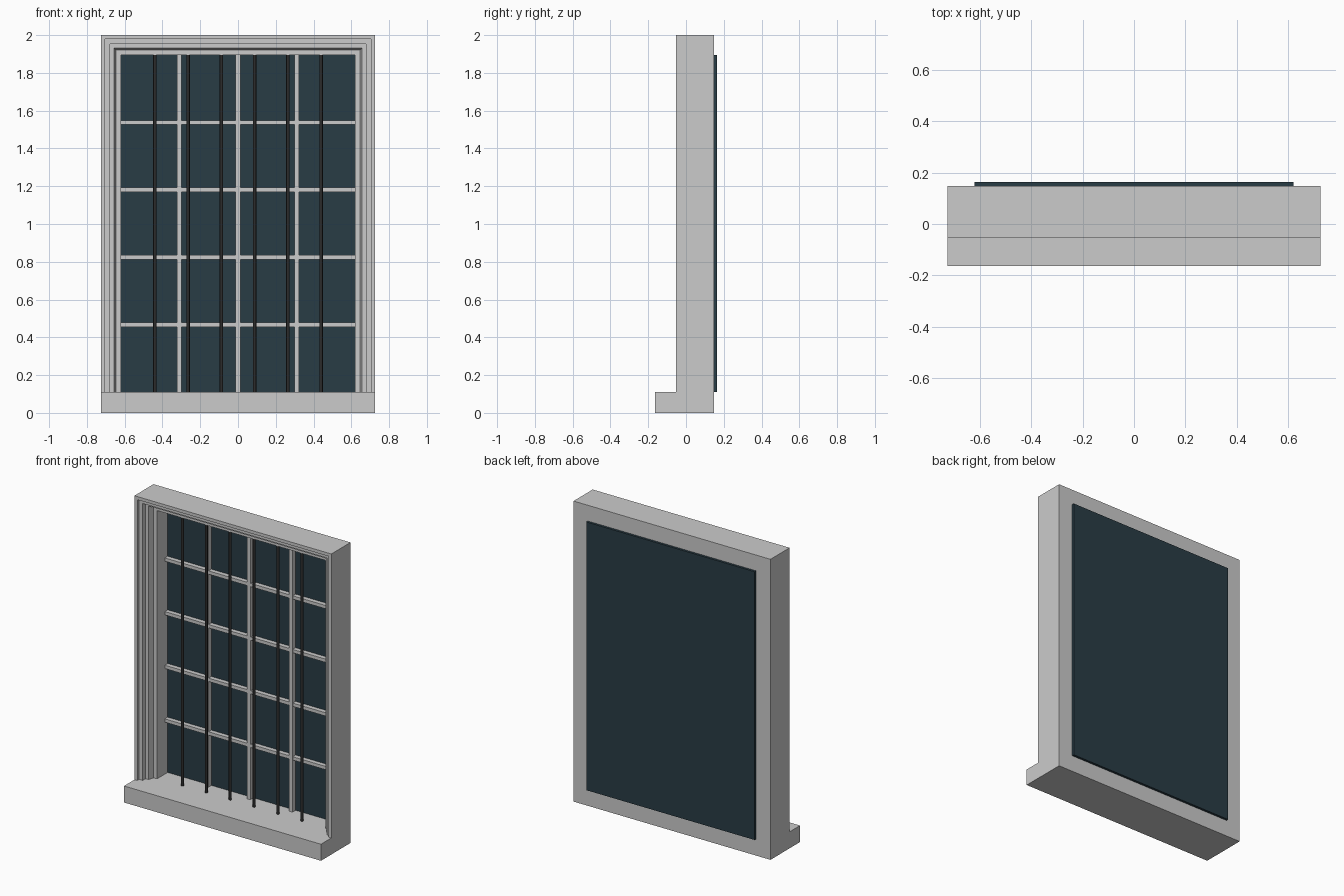
import bpy, bmesh

if "Cube" in bpy.data.objects:
    bpy.data.objects.remove(bpy.data.objects["Cube"])

HALF_W, TOP, SILL_Z = 0.725, 2.0, 0.11
FRONT, BACK = -0.054, 0.147


def material(name, color):
    m = bpy.data.materials.new(name)
    m.diffuse_color = color
    m.use_nodes = True
    m.node_tree.nodes["Principled BSDF"].inputs["Base Color"].default_value = m.diffuse_color
    return m


def finish(name, bm, mat=None):
    bmesh.ops.recalc_face_normals(bm, faces=bm.faces)
    me = bpy.data.meshes.new(name)
    bm.to_mesh(me)
    bm.free()
    ob = bpy.data.objects.new(name, me)
    bpy.context.collection.objects.link(ob)
    if mat:
        me.materials.append(mat)
    return ob


def box(name, lo, hi, mat=None):
    bm = bmesh.new()
    bmesh.ops.create_cube(bm, size=1)
    for v in bm.verts:
        v.co = [(a + b) / 2 + c * (b - a) for a, b, c in zip(lo, hi, v.co)]
    return finish(name, bm, mat)


glass_mat = material("dark_glass", (0.022, 0.045, 0.06, 1))
iron_mat = material("dark_iron", (0.025, 0.025, 0.025, 1))

# Moulded frame: stepped profile (inset, y) swept with mitres up, across and down
profile = [(0, BACK), (0, FRONT), (0.021, FRONT), (0.021, -0.034), (0.047, -0.034),
           (0.047, -0.004), (0.069, -0.004), (0.08, 0.035), (0.105, 0.035), (0.105, BACK)]
bm = bmesh.new()
rings = []
for side, at_top in ((-1, False), (-1, True), (1, True), (1, False)):
    rings.append([bm.verts.new((side * (HALF_W - o), y, TOP - o if at_top else SILL_Z))
                  for o, y in profile])
n = len(profile)
for a, b in zip(rings, rings[1:]):
    for i in range(n):
        j = (i + 1) % n
        bm.faces.new((a[i], a[j], b[j], b[i]))
bm.faces.new(rings[0])
bm.faces.new(rings[-1])
finish("moulded_frame", bm)

# Sill projecting to the front
box("sill", (-HALF_W, -0.163, 0), (HALF_W, BACK, SILL_Z))

# Glass pane on the back
box("glass_pane", (-0.62, BACK - 0.001, SILL_Z), (0.62, 0.163, 1.895), glass_mat)

# Glazing bars
for i in range(3):
    x = (i - 1) * 0.31
    box(f"vertical_glazing_bar_{i}", (x - 0.012, 0.113, SILL_Z), (x + 0.012, BACK, 1.895))
for i in range(4):
    z = SILL_Z + (i + 1) * 0.357
    box(f"horizontal_glazing_bar_{i}", (-0.62, 0.116, z - 0.011), (0.62, BACK, z + 0.011))

# Round iron security bars
for i in range(6):
    bpy.ops.mesh.primitive_cylinder_add(vertices=12, radius=0.009, depth=1.79,
                                        location=((i - 2.5) * 0.176, 0.044, SILL_Z + 0.893))
    ob = bpy.context.object
    ob.name = f"security_bar_{i}"
    ob.data.materials.append(iron_mat)
    bpy.ops.object.shade_smooth_by_angle()
